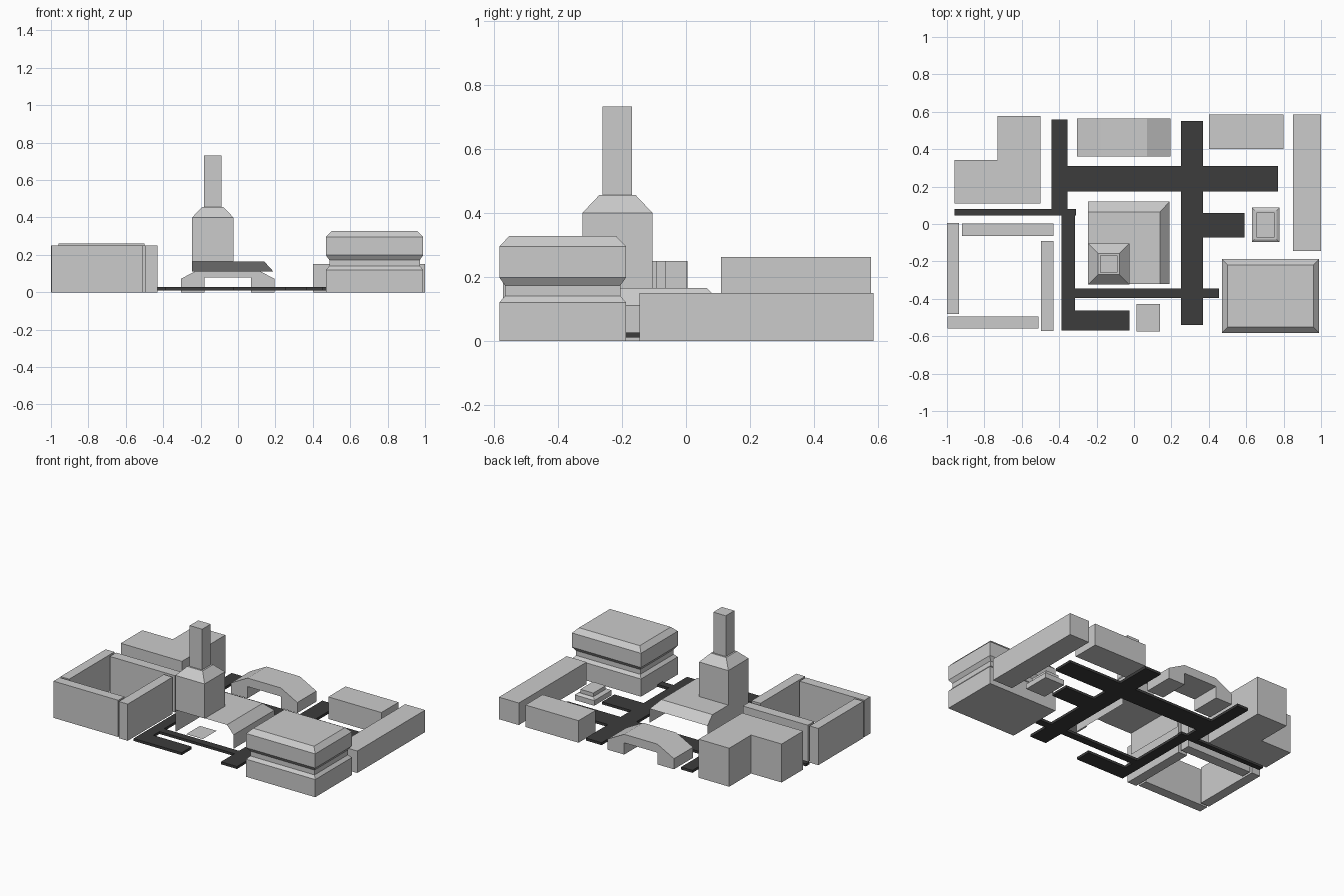
import bpy, bmesh

if "Cube" in bpy.data.objects:
    bpy.data.objects.remove(bpy.data.objects["Cube"])

road_mat = bpy.data.materials.new("dark_road")
road_mat.diffuse_color = (0.045, 0.045, 0.045, 1)
road_mat.use_nodes = True
road_mat.node_tree.nodes["Principled BSDF"].inputs["Base Color"].default_value = road_mat.diffuse_color


def finish(name, bm, recalc=True, mat=None):
    if recalc:
        bmesh.ops.recalc_face_normals(bm, faces=bm.faces)
    me = bpy.data.meshes.new(name)
    bm.to_mesh(me)
    bm.free()
    ob = bpy.data.objects.new(name, me)
    bpy.context.collection.objects.link(ob)
    if mat:
        me.materials.append(mat)
    return ob


def stack(name, x0, x1, y0, y1, levels, mat=None):
    """Rectangular solid lofted through (inset, z) levels."""
    bm = bmesh.new()
    rings = []
    for d, z in levels:
        rings.append([bm.verts.new(p) for p in (
            (x0 + d, y0 + d, z), (x1 - d, y0 + d, z),
            (x1 - d, y1 - d, z), (x0 + d, y1 - d, z))])
    bm.faces.new(rings[0][::-1])
    bm.faces.new(rings[-1])
    for a, b in zip(rings, rings[1:]):
        for i in range(4):
            j = (i + 1) % 4
            bm.faces.new((a[i], a[j], b[j], b[i]))
    return finish(name, bm, mat=mat)


def box(name, x0, x1, y0, y1, z0, z1, mat=None):
    return stack(name, x0, x1, y0, y1, [(0, z0), (0, z1)], mat)


def prism(name, outline, direction):
    """Extrude a closed outline of 3D points along a direction."""
    bm = bmesh.new()
    face = bm.faces.new([bm.verts.new(p) for p in outline])
    new = bmesh.ops.extrude_face_region(bm, geom=[face])["geom"]
    bmesh.ops.translate(bm, vec=direction,
                        verts=[v for v in new if isinstance(v, bmesh.types.BMVert)])
    # keep the starting cap so the solid stays closed
    if not face.is_valid:
        bmesh.ops.holes_fill(bm, edges=bm.edges)
    return finish(name, bm)


def sheet(name, points, faces):
    bm = bmesh.new()
    v = [bm.verts.new(p) for p in points]
    for f in faces:
        bm.faces.new([v[i] for i in f])
    return finish(name, bm, recalc=False)


# Roads
roads = [
    (-.44, -.355, .08, .56), (-.355, .25, .175, .31), (.25, .37, -.54, .55),
    (.37, .77, .175, .31), (.37, .59, -.072, .06), (-.96, -.31, .045, .08),
    (-.387, -.315, -.57, .045), (-.315, .25, -.395, -.345),
    (.37, .455, -.395, -.345), (-.315, -.025, -.57, -.462),
]
for i, r in enumerate(roads):
    box(f"road_{i + 1}", *r, .01, .027, road_mat)

# Courtyard of four free-standing walls
walls = [(-1, -.935, -.48, .005), (-.92, -.43, -.065, .003),
         (-.497, -.43, -.572, -.09), (-.997, -.51, -.56, -.495)]
for i, w in enumerate(walls):
    box(f"courtyard_wall_{i + 1}", *w, 0, .25)

# L-shaped building
prism("l_building", [(-.96, .11, 0), (-.5, .11, 0), (-.5, .578, 0),
                     (-.73, .578, 0), (-.73, .342, 0), (-.96, .342, 0)], (0, 0, .262))

# Plain blocks on the right and back
box("back_block", .40, .80, .40, .585, 0, .15)
box("side_block", .85, 1, -.145, .585, 0, .15)

# Arched building at the back
half = [(.125, 0), (.25, 0), (.25, .072), (.125, .138)]
cx = -.055
outline = [(cx + x, .36, z) for x, z in half]
outline += [(cx - x, .36, z) for x, z in reversed(half)]
outline += [(cx - .125, .36, .08), (cx + .125, .36, .08)]
prism("arch_building", outline, (0, .205, 0))

# Open canopy: flat roof, two slopes, two side walls
sheet("canopy",
      [(-.245, -.32, .165), (.14, -.32, .165), (.14, .065, .165), (-.245, .065, .165),
       (.19, -.32, .11), (.19, .12, .11), (-.245, .12, .11),
       (.19, -.32, .015), (.19, .12, .015), (-.245, -.32, .015), (-.245, .12, .015)],
      [(0, 1, 2, 3), (1, 4, 5, 2), (3, 2, 5, 6), (4, 7, 8, 5), (0, 3, 6, 10, 9)])

# Small floating roof panel in front
sheet("front_panel", [(.013, -.575, .165), (.138, -.575, .165),
                      (.138, -.428, .165), (.013, -.428, .165)], [(0, 1, 2, 3)])

# Tower with tapered shoulder and chimney
stack("tower", -.245, -.025, -.323, -.105,
      [(0, .165), (0, .40), (.052, .455), (.063, .455), (.063, .732)])

# Large building with recessed waist and bevelled roof
stack("main_building", .47, .99, -.583, -.187,
      [(0, 0), (0, .12), (.018, .14), (.018, .173), (0, .198), (0, .295), (.031, .327)])

# Small stepped kiosk
stack("kiosk", .63, .777, -.097, .087,
      [(0, 0), (0, .035), (.015, .045), (.025, .045), (.025, .07)])
